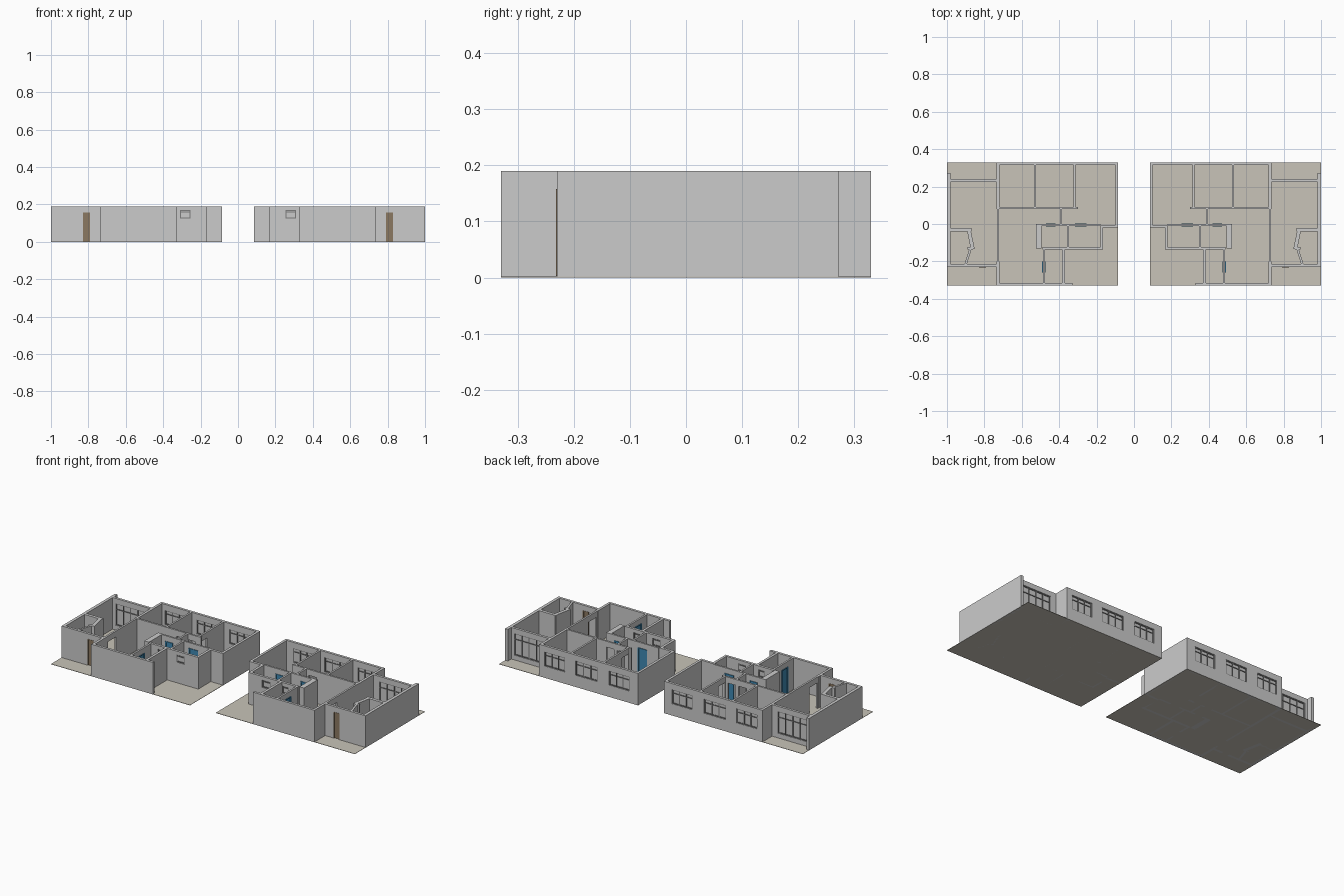
import bpy, bmesh
from mathutils import Vector, Matrix

if "Cube" in bpy.data.objects:
    bpy.data.objects.remove(bpy.data.objects["Cube"])

H = 0.19      # wall height
T = 0.015     # usual wall thickness


def material(name, col):
    m = bpy.data.materials.new(name)
    m.diffuse_color = (*col, 1)
    m.use_nodes = True
    m.node_tree.nodes["Principled BSDF"].inputs["Base Color"].default_value = m.diffuse_color
    return m


BEIGE = material("floor_beige", (0.58, 0.55, 0.48))
BROWN = material("door_brown", (0.26, 0.19, 0.12))
BLUE = material("door_blue", (0.05, 0.25, 0.45))
PANE = material("pane_grey", (0.55, 0.56, 0.57))
DARK = material("frame_grey", (0.2, 0.2, 0.2))


def block(bm, p, q, t, s0, s1, z0, z1):
    """Box lying along the line p-q, from distance s0 to s1, centred on the line."""
    p, q = Vector(p), Vector(q)
    d = (q - p).normalized()
    c = p + d * (s0 + s1) / 2
    rot = Matrix(((d.x, -d.y, 0), (d.y, d.x, 0), (0, 0, 1))).to_4x4()
    m = Matrix.Translation((c.x, c.y, (z0 + z1) / 2)) @ rot @ Matrix.Diagonal((s1 - s0, t, z1 - z0, 1))
    bmesh.ops.create_cube(bm, size=1, matrix=m)


def finish(bm, name, mat=None):
    """Turn the mesh into an object mirrored to the second flat."""
    me = bpy.data.meshes.new(name)
    bm.to_mesh(me)
    bm.free()
    if mat:
        me.materials.append(mat)
    ob = bpy.data.objects.new(name, me)
    bpy.context.collection.objects.link(ob)
    ob.modifiers.new("second_flat", 'MIRROR').use_mirror_merge = False
    return ob


def window(name, p, q, s0, s1, z0, z1, cols):
    f = 0.005
    bm = bmesh.new()
    for i in range(cols + 1):
        s = s0 + (s1 - s0 - f) * i / cols
        block(bm, p, q, 0.01, s, s + f, z0, z1)
    for z in (z0, z0 + (z1 - z0) * 0.7, z1 - f):
        block(bm, p, q, 0.009, s0, s1, z, z + f)
    finish(bm, name + "_frame", DARK)
    bm = bmesh.new()
    block(bm, p, q, 0.002, s0, s1, z0, z1)
    finish(bm, name + "_pane", PANE)


def door(name, p, q, s0, s1, mat):
    bm = bmesh.new()
    block(bm, p, q, 0.008, s0, s1, 0.003, 0.155)
    for s in (s0, s1 - 0.005):
        block(bm, p, q, T + 0.003, s, s + 0.005, 0.003, 0.158)
    block(bm, p, q, T + 0.003, s0, s1, 0.153, 0.158)
    finish(bm, name, mat)


def wall(name, p, q, t=T, holes=()):
    """Wall with openings; each is (start, end, bottom, top, kind)."""
    bm = bmesh.new()
    length, s = (Vector(q) - Vector(p)).length, 0
    for i, (a, b, z0, z1, kind) in enumerate(holes):
        block(bm, p, q, t, s, a, 0, H)
        if z0 > 0:
            block(bm, p, q, t, a, b, 0, z0)
        if z1 < H:
            block(bm, p, q, t, a, b, z1, H)
        if isinstance(kind, int):
            window(f"{name}_window_{i}", p, q, a, b, z0, z1, kind)
        elif kind:
            door(f"{name}_door_{i}", p, q, a, b, kind)
        s = b
    if length - s > 1e-4:
        block(bm, p, q, t, s, length, 0, H)
    finish(bm, name)


# floor slab
bm = bmesh.new()
block(bm, (0.085, 0), (1, 0), 0.66, 0, 0.915, 0, 0.002)
finish(bm, "floor", BEIGE)

# outer walls
D = 0.155
wall("rear_wall", (0.085, 0.3225), (0.735, 0.3225), holes=[
    (0.055, 0.19, 0.07, D, 3), (0.265, 0.41, 0.07, D, 3), (0.48, 0.615, 0.07, D, 3)])
wall("inner_side_wall", (0.0925, 0.33), (0.0925, -0.02))
wall("step_wall", (0.085, -0.0125), (0.18, -0.0125))
wall("bath_side_wall", (0.1725, -0.005), (0.1725, -0.135))
wall("bath_front_wall", (0.165, -0.13), (0.49, -0.13), holes=[
    (0.09, 0.145, 0.125, 0.17, 1), (0.222, 0.265, 0.125, 0.17, 1)])
wall("service_side_wall", (0.3775, -0.13), (0.3775, -0.32))
wall("front_wall", (0.33, -0.3225), (0.735, -0.3225))
wall("front_side_wall", (0.7275, -0.33), (0.7275, -0.2))
wall("entry_wall", (0.73, -0.2225), (1, -0.2225), holes=[(0.06, 0.1, 0, D, BROWN)])
wall("outer_side_wall", (0.991, -0.23), (0.991, 0.272), 0.018)
wall("balcony_wall", (0.73, 0.2325), (0.99, 0.2325), holes=[(0.04, 0.235, 0.03, 0.16, 4)])
wall("bedroom_side_wall", (0.7275, 0.33), (0.7275, 0.08))

# inner partitions
P = 0.011
wall("living_partition", (0.7275, 0.08), (0.7275, -0.2), P, [(0.195, 0.27, 0, D, None)])
wall("bedroom_partition_a", (0.53, 0.325), (0.53, 0.085), P)
wall("bedroom_partition_b", (0.318, 0.325), (0.318, 0.085), P, [(0.17, 0.23, 0, D, None)])
wall("corridor_rear_wall", (0.3, 0.085), (0.73, 0.085), P, [
    (0.04, 0.09, 0, D, None), (0.11, 0.16, 0, D, None)])
wall("corridor_end_wall", (0.39, 0.085), (0.39, -0.005), P)
wall("corridor_front_wall", (0.18, -0.005), (0.5, -0.005), P, [
    (0.075, 0.135, 0, D, BLUE), (0.24, 0.29, 0, D, BLUE)])
wall("bath_partition", (0.352, 0), (0.352, -0.13), P)
wall("bath_thick_wall", (0.51, 0), (0.51, -0.13), 0.03)
wall("service_partition", (0.482, -0.125), (0.482, -0.32), P, [(0.075, 0.135, 0, D, BLUE)])

# small angled room beside the entry
wall("cloak_rear_wall", (0.87, -0.03), (0.985, -0.03), 0.018)
wall("cloak_angled_wall", (0.885, -0.022), (0.862, -0.135), 0.02)
wall("cloak_return_wall", (0.865, -0.13), (0.89, -0.13), 0.012)
wall("cloak_short_wall", (0.875, -0.135), (0.9, -0.215), 0.012)
